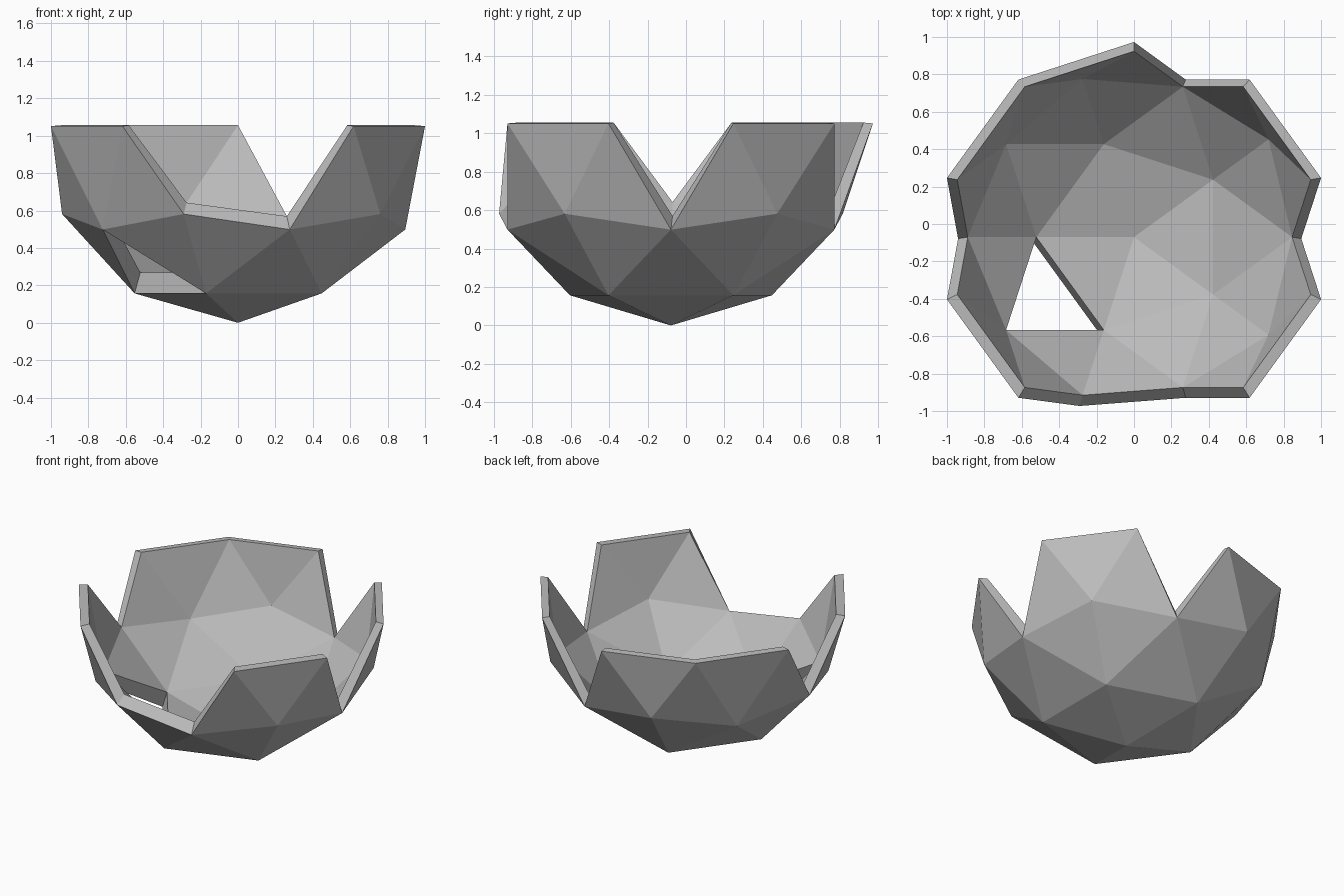
import bpy
import bmesh
from mathutils import Vector

cube = bpy.data.objects.get("Cube")
if cube:
    bpy.data.objects.remove(cube, do_unlink=True)

RADIUS = 1.0515
OUTER_CENTRE = Vector((0, -0.0785, RADIUS))
INNER_CENTRE = Vector((0, -0.07, 1.056))
INNER_SCALE = Vector((0.945, 0.945, 0.88))

# Directions of the broken-out panels
MISSING = [
    (0.28, -0.87, -0.18), (0, -0.89, -0.32), (-0.29, -0.89, -0.15),  # front gap
    (0.92, 0, -0.18), (-0.93, 0, -0.15),                             # side notches
    (0.28, 0.87, -0.18),                                             # back notch
    (-0.46, -0.33, -0.74),                                           # hole in the base
]

grey = bpy.data.materials.new("stone_grey")
grey.use_nodes = True
colour = (0.5, 0.5, 0.5, 1)
grey.diffuse_color = colour
grey.node_tree.nodes["Principled BSDF"].inputs["Base Color"].default_value = colour

# Lower half of a faceted ball
bm = bmesh.new()
bmesh.ops.create_icosphere(bm, subdivisions=2, radius=1)
upper = [f for f in bm.faces if f.calc_center_median().z > 0]
bmesh.ops.delete(bm, geom=upper, context='FACES')

# Break out the missing panels
broken = {min(bm.faces, key=lambda f: (f.calc_center_median() - Vector(d)).length)
          for d in MISSING}
bmesh.ops.delete(bm, geom=list(broken), context='FACES')

# Inner skin, shallower than the outer one
outer_verts = list(bm.verts)
outer_faces = list(bm.faces)
rim = [e for e in bm.edges if e.is_boundary]
inner = {v: bm.verts.new(v.co * INNER_SCALE * RADIUS + INNER_CENTRE) for v in outer_verts}
for f in outer_faces:
    bm.faces.new([inner[v] for v in reversed(f.verts)])

# Walls along every open edge
for e in rim:
    loop = e.link_loops[0]
    a, b = loop.vert, loop.link_loop_next.vert
    bm.faces.new((b, a, inner[a], inner[b]))

for v in outer_verts:
    v.co = v.co * RADIUS + OUTER_CENTRE
bm.normal_update()

mesh = bpy.data.meshes.new("broken_bowl")
bm.to_mesh(mesh)
bm.free()
mesh.materials.append(grey)
bowl = bpy.data.objects.new("broken_bowl", mesh)
bpy.context.collection.objects.link(bowl)
